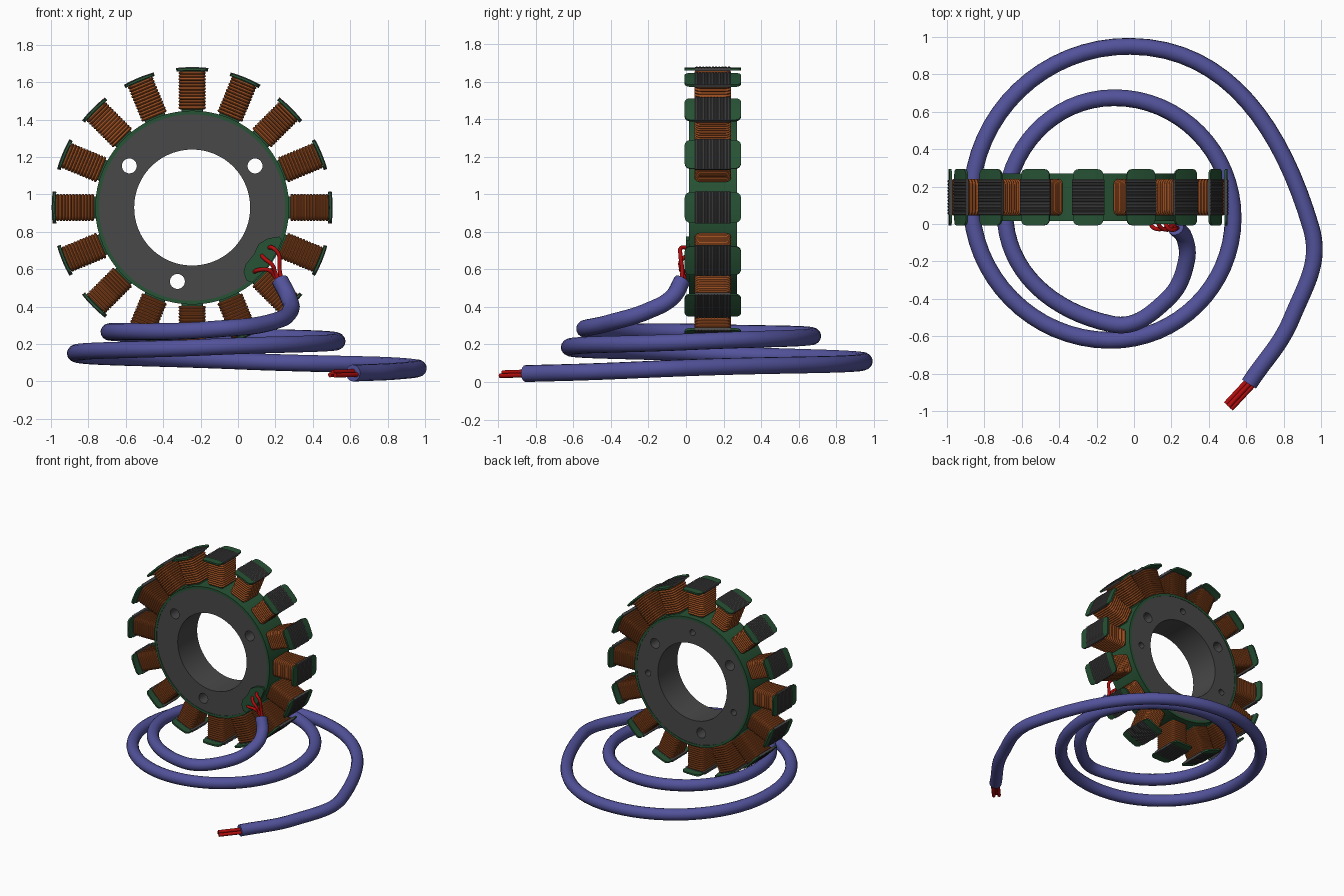
import bpy, bmesh
from math import sin, cos, pi, radians, sqrt

if "Cube" in bpy.data.objects:
    bpy.data.objects.remove(bpy.data.objects["Cube"])

CENTRE = (-0.245, 0.143, 0.93)
TEETH = 16


def material(name, rgb):
    m = bpy.data.materials.new(name)
    m.diffuse_color = (*rgb, 1)
    m.use_nodes = True
    m.node_tree.nodes["Principled BSDF"].inputs["Base Color"].default_value = m.diffuse_color
    return m


GREEN = material("green_insulation", (0.02, 0.085, 0.035))
COPPER = material("copper", (0.32, 0.075, 0.015))
BLUE = material("blue_sheath", (0.085, 0.085, 0.33))
RED = material("red_wire", (0.45, 0.004, 0.004))
STEEL = material("dark_steel", (0.065, 0.065, 0.065))


def smooth(ob, angle=35):
    bpy.ops.object.select_all(action='DESELECT')
    ob.select_set(True)
    bpy.context.view_layer.objects.active = ob
    bpy.ops.object.shade_smooth_by_angle(angle=radians(angle))


def loft(name, rings, mat, closed=False, loc=CENTRE):
    """Skin a list of equal-length point loops."""
    bm = bmesh.new()
    vs = [[bm.verts.new(p) for p in ring] for ring in rings]
    n, m = len(rings[0]), len(rings)
    for i in range(m if closed else m - 1):
        a, b = vs[i], vs[(i + 1) % m]
        for j in range(n):
            k = (j + 1) % n
            bm.faces.new((a[j], a[k], b[k], b[j]))
    if not closed:
        bm.faces.new(vs[0])
        bm.faces.new(vs[-1])
    bmesh.ops.recalc_face_normals(bm, faces=bm.faces)
    me = bpy.data.meshes.new(name)
    bm.to_mesh(me)
    bm.free()
    ob = bpy.data.objects.new(name, me)
    bpy.context.collection.objects.link(ob)
    ob.location = loc
    me.materials.append(mat)
    smooth(ob)
    return ob


def lathe(name, profile, mat, seg=96):
    rings = [[(r * sin(2 * pi * i / seg), y, r * cos(2 * pi * i / seg)) for r, y in profile]
             for i in range(seg)]
    return loft(name, rings, mat, closed=True)


def drill(ob, radius, r, angle, y, depth):
    a = radians(angle)
    bpy.ops.mesh.primitive_cylinder_add(
        vertices=24, radius=radius, depth=depth, rotation=(pi / 2, 0, 0),
        location=(CENTRE[0] + r * cos(a), CENTRE[1] + y, CENTRE[2] + r * sin(a)))
    cutter = bpy.context.object
    mod = ob.modifiers.new("hole", 'BOOLEAN')
    mod.operation, mod.solver, mod.object = 'DIFFERENCE', 'EXACT', cutter
    bpy.context.view_layer.objects.active = ob
    bpy.ops.object.modifier_apply(modifier=mod.name)
    bpy.data.objects.remove(cutter)


def tube(name, pts, radius, mat, sides=3):
    cu = bpy.data.curves.new(name, 'CURVE')
    cu.dimensions = '3D'
    cu.bevel_depth, cu.bevel_resolution = radius, sides
    cu.resolution_u, cu.use_fill_caps = 16, True
    sp = cu.splines.new('BEZIER')
    sp.bezier_points.add(len(pts) - 1)
    for bp, p in zip(sp.bezier_points, pts):
        bp.co = p
        bp.handle_left_type = bp.handle_right_type = 'AUTO'
    cu.materials.append(mat)
    ob = bpy.data.objects.new(name, cu)
    bpy.context.collection.objects.link(ob)
    bpy.ops.object.select_all(action='DESELECT')
    ob.select_set(True)
    bpy.context.view_layer.objects.active = ob
    bpy.ops.object.convert(target='MESH')
    smooth(bpy.context.object, 40)


def rounded_rect(hx, hy, rad, z, seg=5):
    pts = []
    for q, (sx, sy) in enumerate(((1, 1), (-1, 1), (-1, -1), (1, -1))):
        for i in range(seg + 1):
            a = (q + i / seg) * pi / 2
            pts.append((sx * (hx - rad) + rad * cos(a), sy * (hy - rad) + rad * sin(a), z))
    return pts


# Core ring with through bolt holes and blind holes in the back
core = lathe("core_ring", [(0.31, -0.125), (0.5, -0.125), (0.5, 0.125), (0.31, 0.125)], STEEL)
for ang in (146.5, 33.5, 258.7):
    drill(core, 0.04, 0.403, ang, 0, 0.6)
for ang in (90, 202, -5):
    drill(core, 0.024, 0.4, ang, 0.125, 0.12)
smooth(core)

# Green insulating rim around the core
lathe("insulation_rim", [(0.498, -0.128), (0.518, -0.128), (0.518, 0.128), (0.498, 0.128)], GREEN)

# One tooth, pointing up: inner core, wound coil, curved cap and laminated shoe
parts = [loft("tooth_core", [rounded_rect(0.058, 0.083, 0.01, z, 2) for z in (0.505, 0.74)], GREEN)]

turns, z0, z1 = 12, 0.525, 0.728
pitch = (z1 - z0) / turns
rings = []
for t in range(turns):
    for f, bulge in ((0.02, 0), (0.2, 0.005), (0.5, 0.007), (0.8, 0.005)):
        rings.append(rounded_rect(0.066 + bulge, 0.091 + bulge, 0.028, z0 + (t + f) * pitch))
rings.append(rounded_rect(0.066, 0.091, 0.028, z1))
parts.append(loft("coil", rings, COPPER))

half, rad = 0.081, 0.03
rings = []
for u in (-1, -0.97, -0.89, -0.78, -0.64, -0.3, 0, 0.3, 0.64, 0.78, 0.89, 0.97, 1):
    t = u * half
    over = max(0, abs(t) - (half - rad))
    h = 0.15 - rad + sqrt(max(0, rad * rad - over * over))
    a = t / 0.74
    rings.append([(r * sin(a), y, r * cos(a)) for r, y in
                  ((0.733, -h), (0.746, -h), (0.746, h), (0.733, h))])
parts.append(loft("cap", rings, GREEN))

ridges = 11
profile = [(0.731, 0.094), (0.731, -0.094)]
for i in range(ridges):
    y = -0.094 + i * 0.188 / ridges
    profile += [(0.747, y), (0.751, y + 0.005), (0.751, y + 0.012)]
profile.append((0.747, 0.094))
rings = []
for i in range(9):
    a = (i / 4 - 1) * 0.086 / 0.745
    rings.append([(r * sin(a), y, r * cos(a)) for r, y in profile])
parts.append(loft("laminated_shoe", rings, STEEL))

# Repeat the tooth around the ring
for ob in parts:
    for k in range(1, TEETH):
        c = ob.copy()
        c.rotation_euler.y = 2 * pi * k / TEETH
        bpy.context.collection.objects.link(c)

# Green pad where the leads leave the core
pad = [(0.22, 0.775), (0.16, 0.765), (0.11, 0.735), (0.085, 0.68), (0.04, 0.625), (0.03, 0.585),
       (0.045, 0.54), (0.075, 0.53), (0.125, 0.575), (0.175, 0.635), (0.21, 0.695), (0.235, 0.755)]
loft("lead_pad", [[(x, y, z) for x, z in pad] for y in (0.0, 0.03)], GREEN, loc=(0, 0, 0))

# Red leads from the pad into the cable
tube("lead_upper", [(0.165, 0.01, 0.715), (0.185, -0.025, 0.715), (0.217, -0.03, 0.68),
                    (0.222, -0.02, 0.6), (0.24, -0.025, 0.51)], 0.011, RED)
tube("lead_middle", [(0.125, 0.01, 0.675), (0.145, -0.02, 0.655), (0.185, -0.03, 0.62),
                     (0.2, -0.015, 0.58), (0.235, -0.02, 0.51)], 0.011, RED)
tube("lead_lower", [(0.085, 0.01, 0.585), (0.105, -0.02, 0.595), (0.165, -0.025, 0.595),
                    (0.195, -0.01, 0.565), (0.23, -0.015, 0.51)], 0.011, RED)

# Coiled cable spiralling down to the floor
tube("cable", [(0.225, -0.02, 0.54), (0.27, -0.075, 0.45), (0.28, -0.2, 0.38), (0.17, -0.41, 0.315),
               (-0.12, -0.535, 0.28), (-0.69, 0.07, 0.265), (-0.11, 0.675, 0.245),
               (0.53, 0.03, 0.215), (-0.13, -0.622, 0.185), (-0.87, 0.13, 0.15),
               (-0.02, 0.95, 0.11), (0.947, -0.02, 0.075), (0.845, -0.5, 0.055),
               (0.615, -0.855, 0.045)], 0.045, BLUE, 5)

# Bare wire ends at the far end of the cable
for i, (s, z) in enumerate(((-0.014, 0.038), (0.014, 0.04), (0.0, 0.055))):
    tube(f"wire_end_{i + 1}", [(0.64 - s, -0.83 + s, z), (0.505 - s, -0.975 + s, z - 0.005)],
         0.013, RED)
